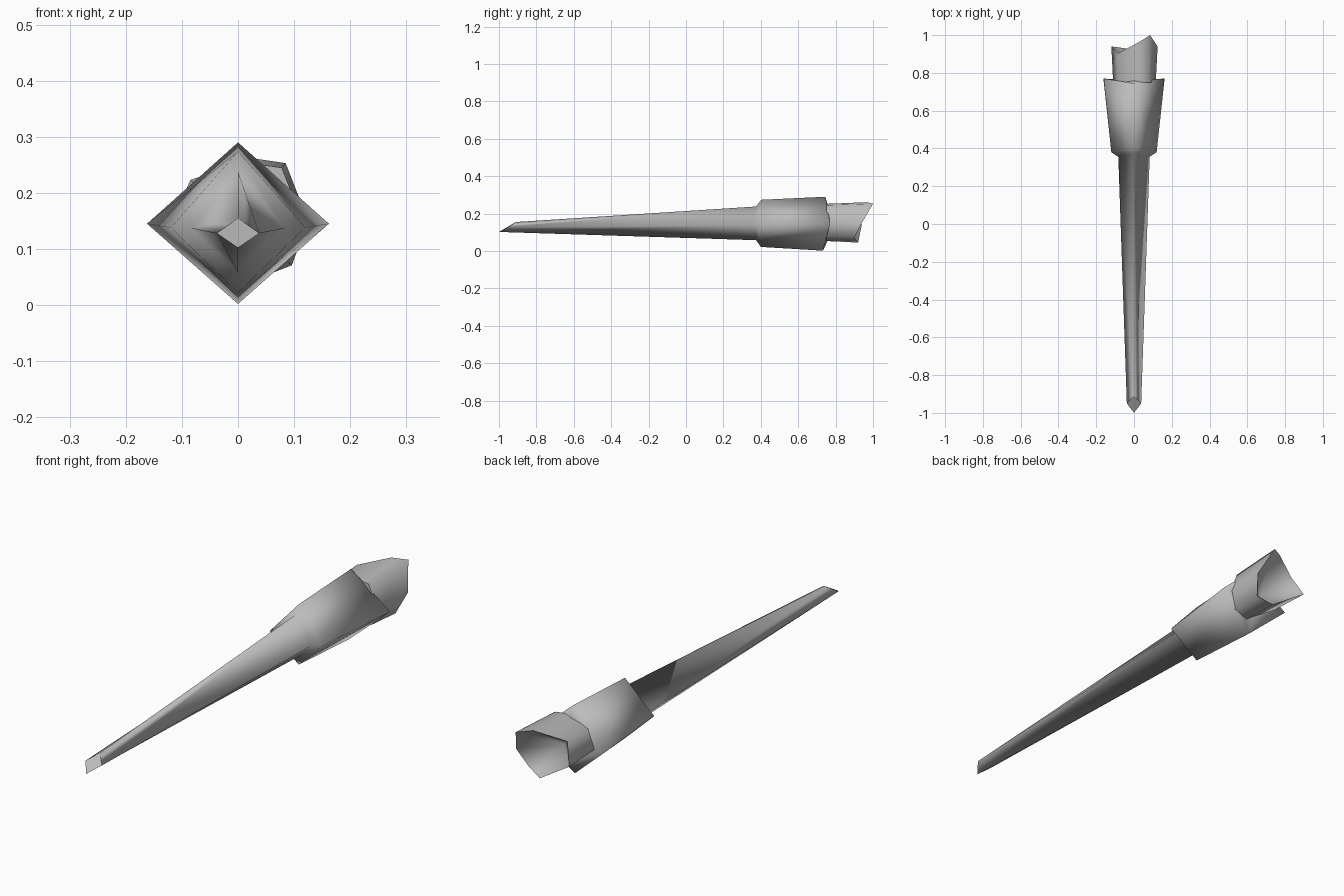
import bpy, bmesh

cube = bpy.data.objects.get("Cube")
if cube:
    bpy.data.objects.remove(cube)

gray = bpy.data.materials.new("plain gray")
gray.use_nodes = True
gray.diffuse_color = (0.5, 0.5, 0.5, 1)
gray.node_tree.nodes["Principled BSDF"].inputs["Base Color"].default_value = (0.5, 0.5, 0.5, 1)


def loft(name, rings, cap_start=False, cap_end=False, apex=None):
    """Skin a list of equal-length rings, with optional end caps or a closing point."""
    bm = bmesh.new()
    loops = [[bm.verts.new(p) for p in ring] for ring in rings]
    n = len(loops[0])
    for a, b in zip(loops, loops[1:]):
        for i in range(n):
            j = (i + 1) % n
            bm.faces.new((a[i], a[j], b[j], b[i]))
    if apex:
        tip = bm.verts.new(apex)
        for i in range(n):
            bm.faces.new((loops[-1][i], loops[-1][(i + 1) % n], tip))
    for f in bm.faces:
        f.smooth = True
    caps = []
    if cap_start:
        caps.append(bm.faces.new(loops[0][::-1]))
    if cap_end:
        caps.append(bm.faces.new(loops[-1]))
    for f in caps:
        for e in f.edges:
            e.smooth = False
    bmesh.ops.recalc_face_normals(bm, faces=bm.faces)
    mesh = bpy.data.meshes.new(name)
    bm.to_mesh(mesh)
    bm.free()
    mesh.materials.append(gray)
    obj = bpy.data.objects.new(name, mesh)
    bpy.context.collection.objects.link(obj)
    return obj


def diamond(half, side, top, bottom):
    """Four-cornered ring; side, top and bottom are (y, z) pairs."""
    return [(half, *side), (0, *top), (-half, *side), (0, *bottom)]


# Tapered shaft with slanted tip, stepping up into the flared collar
loft("shaft_and_collar", [
    diamond(0.038, (-0.95, 0.128), (-0.91, 0.155), (-1.0, 0.102)),
    diamond(0.083, (0.355, 0.137), (0.375, 0.238), (0.375, 0.058)),
    diamond(0.12, (0.38, 0.138), (0.402, 0.274), (0.40, 0.022)),
    diamond(0.162, (0.77, 0.145), (0.745, 0.29), (0.732, 0.002)),
    diamond(0.10, (0.76, 0.148), (0.76, 0.24), (0.76, 0.06)),
], cap_start=True, cap_end=True)

# Jagged broken socket with a hollow end
rim = [(0.085, 1.0, 0.253), (0.03, 0.965, 0.261), (-0.085, 0.903, 0.223),
       (-0.12, 0.94, 0.141), (0.03, 0.92, 0.045), (0.096, 0.90, 0.071),
       (0.125, 0.94, 0.15)]
base = [(x * 0.92, 0.75, 0.15 + (z - 0.15) * 0.92) for x, y, z in rim]
socket = loft("broken_socket", [base, rim], cap_start=True, apex=(0, 0.80, 0.15))
for e in socket.data.edges:
    if all(socket.data.vertices[v].co.y > 0.89 for v in e.vertices):
        e.use_edge_sharp = True
